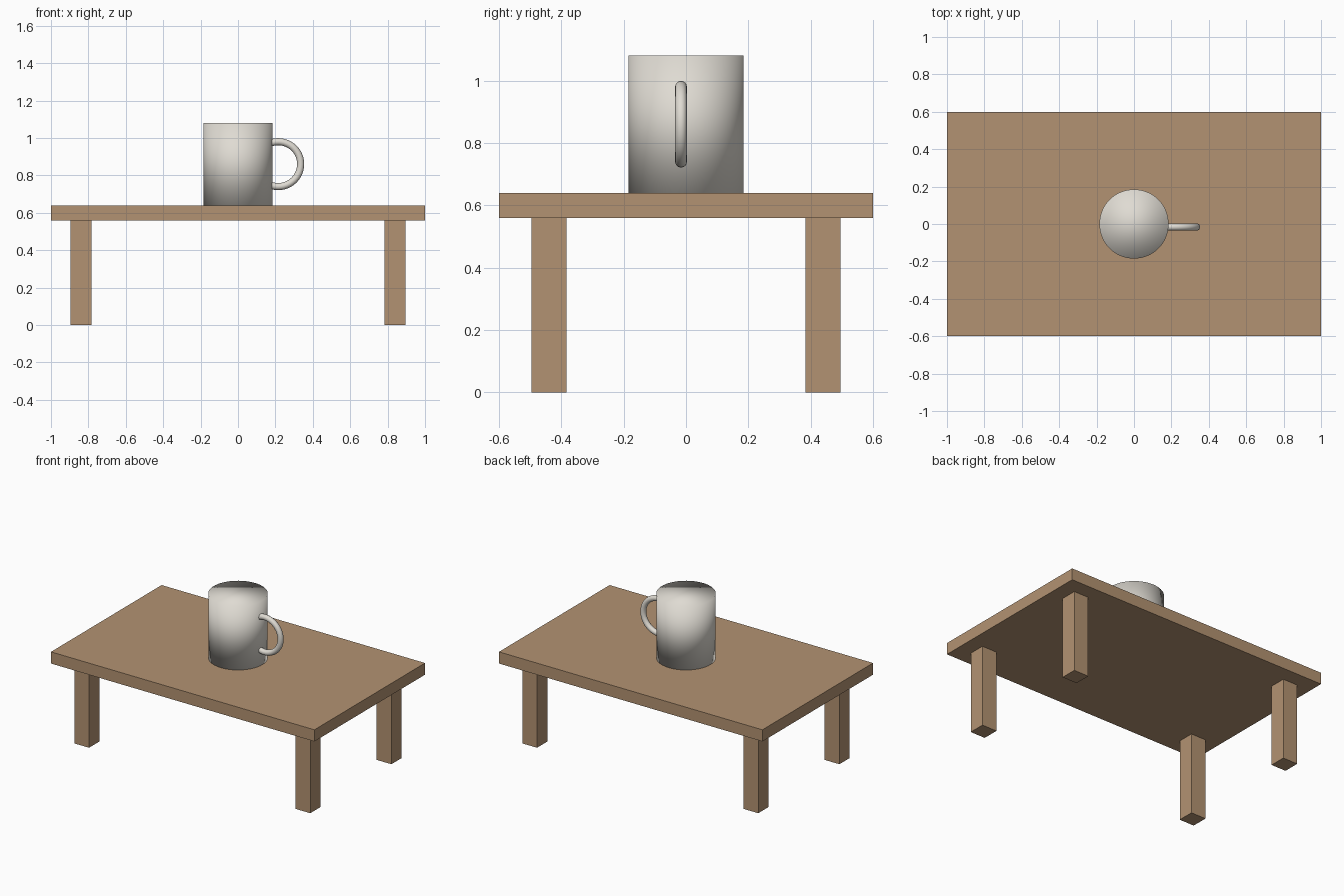
import bpy
import bmesh
import math

if "Cube" in bpy.data.objects:
    bpy.data.objects.remove(bpy.data.objects["Cube"])


def material(name, rgb):
    mat = bpy.data.materials.new(name)
    mat.diffuse_color = (*rgb, 1)
    mat.use_nodes = True
    mat.node_tree.nodes["Principled BSDF"].inputs["Base Color"].default_value = mat.diffuse_color
    return mat


wood = material("light_wood", (0.45, 0.29, 0.168))
ceramic = material("off_white_ceramic", (0.74, 0.71, 0.65))


def box(name, centre, size):
    bpy.ops.mesh.primitive_cube_add(size=1, location=centre)
    obj = bpy.context.object
    obj.name = name
    obj.scale = size
    bpy.ops.object.transform_apply(location=False, rotation=False, scale=True)
    obj.data.materials.append(wood)
    return obj


# Table top and four square legs
box("table_top", (0, 0, 0.60), (2.0, 1.2, 0.08))
for x, side in ((-0.84, "left"), (0.84, "right")):
    for y, end in ((-0.44, "front"), (0.44, "back")):
        box(f"{end}_{side}_leg", (x, y, 0.28), (0.112, 0.112, 0.56))

# Mug body: closed cylinder, smooth all over including the caps
bpy.ops.mesh.primitive_cylinder_add(vertices=64, radius=0.185, depth=0.44,
                                    location=(0, 0, 0.86))
mug = bpy.context.object
mug.name = "mug_body"
mug.data.materials.append(ceramic)
bpy.ops.object.shade_smooth()

# Mug handle: upright ring, trimmed where it is buried in the body
bpy.ops.mesh.primitive_torus_add(major_segments=48, minor_segments=16,
                                 major_radius=0.12, minor_radius=0.019,
                                 location=(0.215, -0.016, 0.86),
                                 rotation=(math.pi / 2, 0, 0))
handle = bpy.context.object
handle.name = "mug_handle"
handle.data.materials.append(ceramic)
bm = bmesh.new()
bm.from_mesh(handle.data)
bmesh.ops.bisect_plane(bm, geom=bm.verts[:] + bm.edges[:] + bm.faces[:],
                       plane_co=(-0.05, 0, 0), plane_no=(1, 0, 0), clear_inner=True)
bm.to_mesh(handle.data)
bm.free()
bpy.ops.object.shade_smooth()
